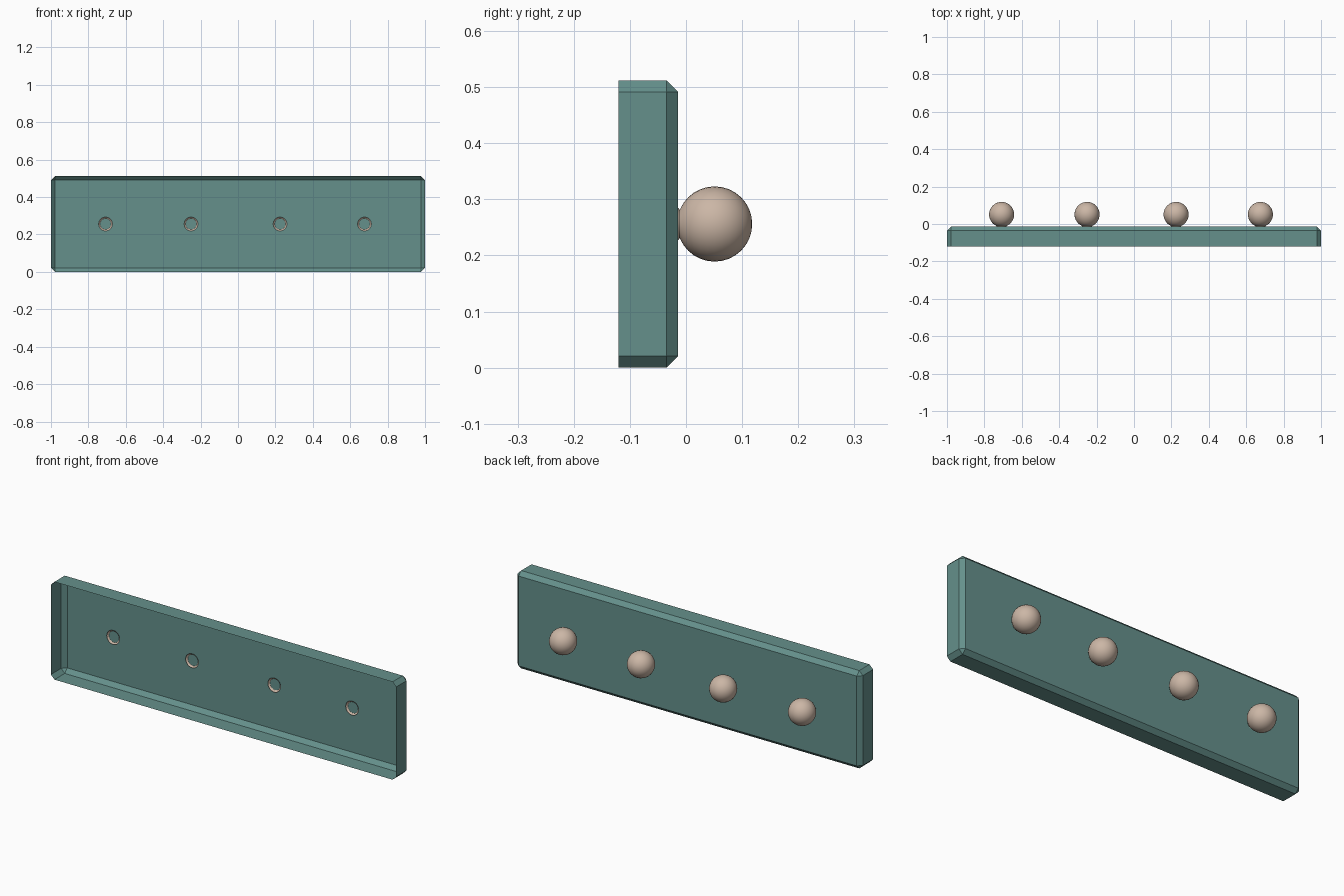
import bpy, bmesh, math
from mathutils import Matrix

if "Cube" in bpy.data.objects:
    bpy.data.objects.remove(bpy.data.objects["Cube"])

FACE_Y, OPEN_Y, HEIGHT = -0.014, -0.12, 0.512


def material(name, color):
    m = bpy.data.materials.new(name)
    m.diffuse_color = color
    m.use_nodes = True
    m.node_tree.nodes["Principled BSDF"].inputs["Base Color"].default_value = m.diffuse_color
    return m


def add_object(name, bm, mat):
    bmesh.ops.recalc_face_normals(bm, faces=bm.faces)
    mesh = bpy.data.meshes.new(name)
    bm.to_mesh(mesh)
    bm.free()
    mesh.materials.append(mat)
    obj = bpy.data.objects.new(name, mesh)
    bpy.context.collection.objects.link(obj)
    return obj


teal = material("painted_board", (0.13, 0.28, 0.26, 1))
tan = material("knob_tan", (0.60, 0.47, 0.38, 1))

# Backboard: a thin chamfered shell, open on the wall side
bm = bmesh.new()
depth = FACE_Y - OPEN_Y
bmesh.ops.create_cube(bm, size=1, matrix=Matrix.Translation(
    (0, (FACE_Y + OPEN_Y) / 2, HEIGHT / 2)) @ Matrix.Diagonal((2, depth, HEIGHT, 1)))
bm.normal_update()
wall_side = [f for f in bm.faces if f.normal.y < -0.5]
board_dir_faces = bmesh.ops.delete(bm, geom=wall_side, context='FACES_ONLY')
board = add_object("backboard", bm, teal)
bevel = board.modifiers.new("chamfer", 'BEVEL')
bevel.width = 0.021
bevel.segments = 1

# Knob profile (radius, y): flared open base, narrow neck, round ball
BALL_R, BALL_Y = 0.067, 0.051
profile = [(0.037, -0.022), (0.035, -0.018), (0.029, -0.014), (0.025, -0.0115)]
start = math.asin(0.026 / BALL_R)
for i in range(15):
    a = start + (math.pi - start) * i / 14
    profile.append((BALL_R * math.sin(a), BALL_Y - BALL_R * math.cos(a)))


def add_knob(name, x):
    bm = bmesh.new()
    verts = [bm.verts.new((r, y, 0)) for r, y in profile]
    edges = [bm.edges.new(pair) for pair in zip(verts, verts[1:])]
    bmesh.ops.spin(bm, geom=verts + edges, cent=(0, 0, 0), axis=(0, 1, 0),
                   angle=math.tau, steps=32)
    bmesh.ops.remove_doubles(bm, verts=bm.verts, dist=1e-5)
    for f in bm.faces:
        f.smooth = True
    add_object(name, bm, tan).location = (x, 0, HEIGHT / 2)


# Row of four coat knobs
for i, x in enumerate((-0.708, -0.251, 0.225, 0.676)):
    add_knob(f"knob_{i + 1}", x)
